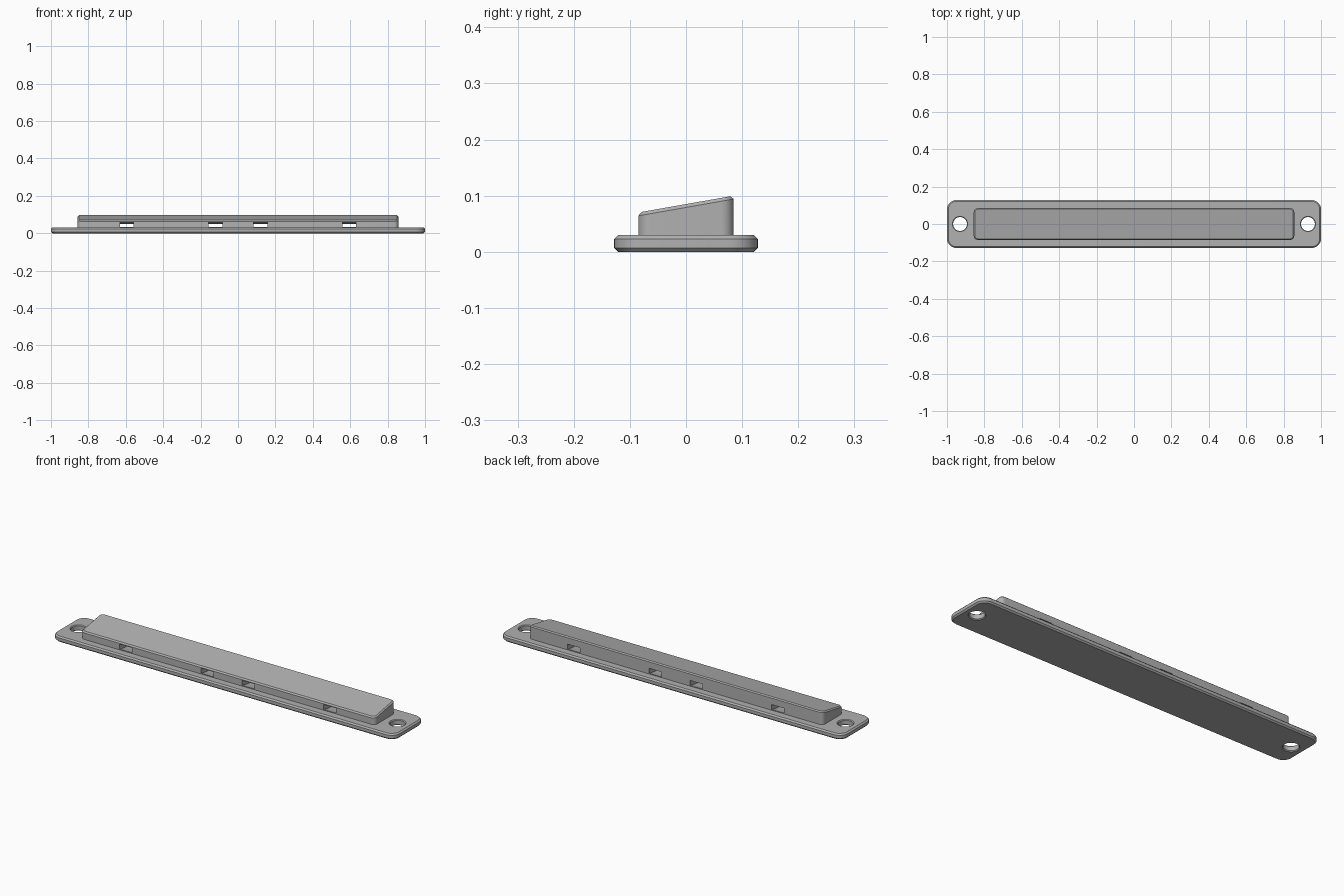
import bpy, bmesh
from math import cos, sin, pi

cube = bpy.data.objects.get("Cube")
if cube:
    bpy.data.objects.remove(cube)

grey = bpy.data.materials.new("mid_grey")
grey.use_nodes = True
grey.diffuse_color = (0.44, 0.44, 0.44, 1)
grey.node_tree.nodes["Principled BSDF"].inputs["Base Color"].default_value = grey.diffuse_color


def rounded_rect(hx, hy, r, inset=0.0, steps=8):
    """Outline of a rounded rectangle, shrunk evenly by inset."""
    points = []
    for i, (sx, sy) in enumerate([(1, 1), (-1, 1), (-1, -1), (1, -1)]):
        for s in range(steps + 1):
            a = (i + s / steps) * pi / 2
            points.append((sx * (hx - r) + (r - inset) * cos(a),
                           sy * (hy - r) + (r - inset) * sin(a)))
    return points


def circle(x, r, steps=48):
    return [(x + r * cos(2 * pi * i / steps), r * sin(2 * pi * i / steps))
            for i in range(steps)]


def loft(name, rings):
    """Closed solid through equally long rings of 3D points."""
    bm = bmesh.new()
    loops = [[bm.verts.new(p) for p in ring] for ring in rings]
    for low, high in zip(loops, loops[1:]):
        for i in range(len(low)):
            j = (i + 1) % len(low)
            bm.faces.new((low[i], low[j], high[j], high[i]))
    bm.faces.new(loops[0][::-1])
    bm.faces.new(loops[-1])
    bmesh.ops.recalc_face_normals(bm, faces=bm.faces)
    mesh = bpy.data.meshes.new(name)
    bm.to_mesh(mesh)
    bm.free()
    mesh.materials.append(grey)
    obj = bpy.data.objects.new(name, mesh)
    bpy.context.collection.objects.link(obj)
    return obj


def flat(points, z):
    return [(x, y, z) for x, y in points]


def sloped(points, z):
    return [(x, y, z + 0.176 * y) for x, y in points]


def combine(target, tool, operation):
    mod = target.modifiers.new("join", 'BOOLEAN')
    mod.operation = operation
    mod.solver = 'EXACT'
    mod.object = tool
    bpy.context.view_layer.objects.active = target
    bpy.ops.object.modifier_apply(modifier=mod.name)
    bpy.data.objects.remove(tool)


# Base plate, chamfered above and below
edge = 0.007
plate = loft("mounting_bar", [
    flat(rounded_rect(1, 0.128, 0.05, inset), z)
    for inset, z in [(edge, 0), (0, edge), (0, 0.03 - edge), (edge, 0.03)]])

# Raised block with a sloping, chamfered top
block_outline = rounded_rect(0.857, 0.085, 0.022)
block = loft("raised_block", [
    flat(block_outline, 0.012),
    sloped(block_outline, 0.079),
    sloped(rounded_rect(0.857, 0.085, 0.022, 0.006), 0.085)])
combine(plate, block, 'UNION')

# Screw holes with eased rims
for x in (-0.93, 0.93):
    hole = loft("screw_hole_cutter", [
        flat(circle(x, r), z) for r, z in
        [(0.046, -0.005), (0.037, 0.004), (0.037, 0.026), (0.046, 0.035)]])
    combine(plate, hole, 'DIFFERENCE')

# Strap slots, dipping slightly through the block
for x in (-0.595, -0.12, 0.12, 0.595):
    rings = []
    for i in range(13):
        y = -0.09 + 0.18 * i / 12
        z = 0.048 - 0.012 * (1 - (y / 0.09) ** 2)
        rings.append([(x + sx * 0.037, y, z + sz * 0.013)
                      for sx, sz in [(-1, -1), (1, -1), (1, 1), (-1, 1)]])
    combine(plate, loft("strap_slot_cutter", rings), 'DIFFERENCE')

# Smooth the rounded corners and holes only
bpy.ops.object.select_all(action='DESELECT')
plate.select_set(True)
bpy.context.view_layer.objects.active = plate
bpy.ops.object.shade_smooth_by_angle(angle=pi / 7)
